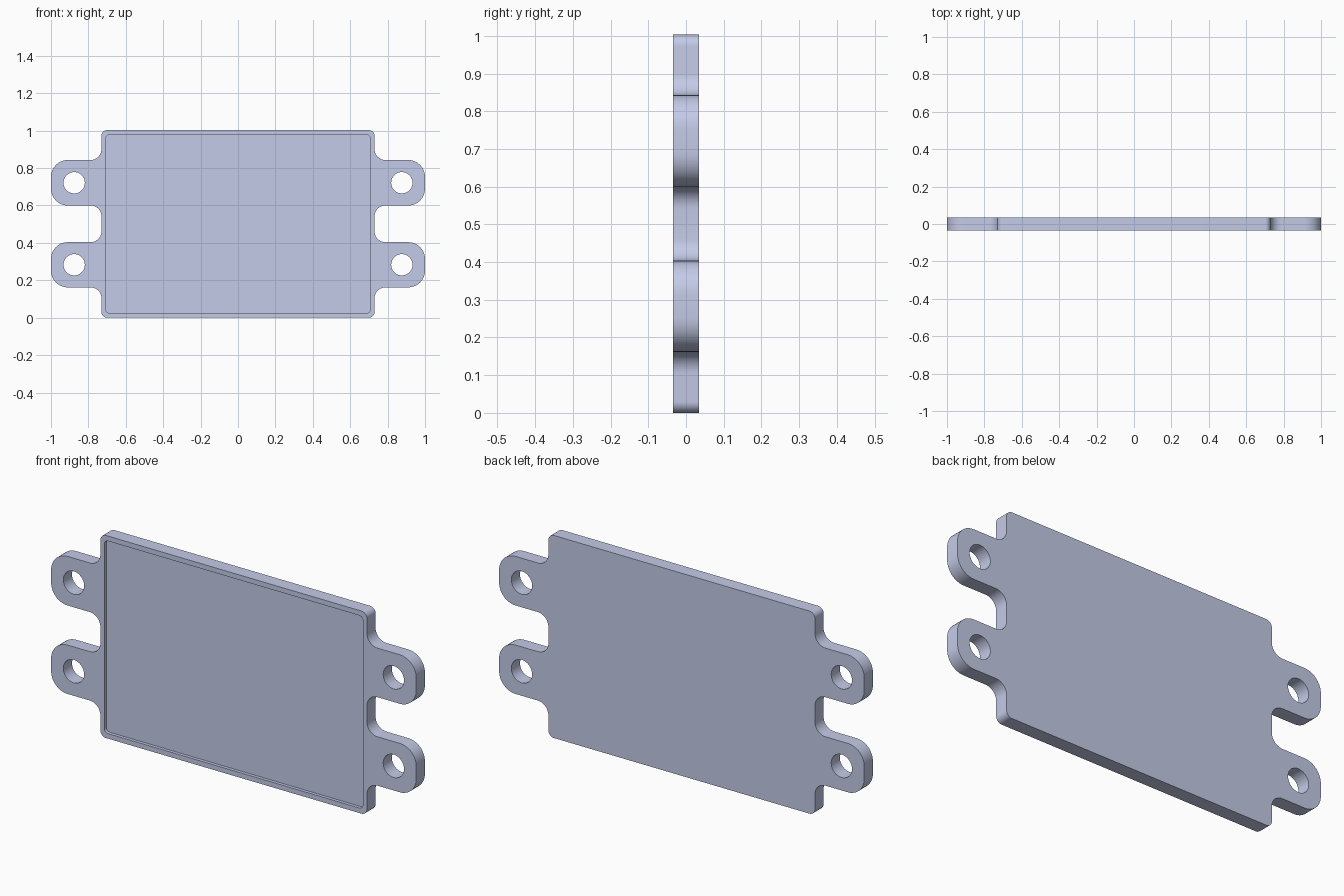
import bpy, bmesh, math
from mathutils import Vector

if "Cube" in bpy.data.objects:
    bpy.data.objects.remove(bpy.data.objects["Cube"])

HALF_T = 0.034      # half the plate thickness
TOP = 1.003
BODY_X = 0.73
RECESS_DEPTH = 0.016
TABS = [(0.162, 0.404), (0.60, 0.843)]

paint = bpy.data.materials.new("pale blue grey")
paint.use_nodes = True
color = (0.591, 0.638, 0.855, 1)
paint.diffuse_color = color
paint.node_tree.nodes["Principled BSDF"].inputs["Base Color"].default_value = color


def rounded(corners, steps=10):
    """Round each right-angled corner (x, z, radius) of a closed outline."""
    pts = []
    for i, (x, z, r) in enumerate(corners):
        p = Vector((x, z))
        a = (Vector(corners[i - 1][:2]) - p).normalized()
        b = (Vector(corners[(i + 1) % len(corners)][:2]) - p).normalized()
        c = p + (a + b) * r
        for k in range(steps + 1):
            t = math.pi / 2 * k / steps
            pts.append(c - b * r * math.cos(t) - a * r * math.sin(t))
    return pts


def prism(name, pts, y0, y1):
    """Extrude an outline in x and z from y0 to y1."""
    bm = bmesh.new()
    face = bm.faces.new([bm.verts.new((p[0], y0, p[1])) for p in pts])
    new = bmesh.ops.extrude_face_region(bm, geom=[face])["geom"]
    verts = [g for g in new if isinstance(g, bmesh.types.BMVert)]
    bmesh.ops.translate(bm, verts=verts, vec=(0, y1 - y0, 0))
    bmesh.ops.recalc_face_normals(bm, faces=bm.faces)
    mesh = bpy.data.meshes.new(name)
    bm.to_mesh(mesh)
    bm.free()
    mesh.materials.append(paint)
    obj = bpy.data.objects.new(name, mesh)
    bpy.context.collection.objects.link(obj)
    return obj


# Plate outline with two lugs on each side
right = [(BODY_X, 0, 0.03)]
for z0, z1 in TABS:
    right += [(BODY_X, z0, 0.058), (1, z0, 0.09), (1, z1, 0.09), (BODY_X, z1, 0.058)]
right.append((BODY_X, TOP, 0.03))
left = [(-x, z, r) for x, z, r in reversed(right)]
plate = prism("mounting_plate", rounded(right + left), -HALF_T, HALF_T)

# Shallow front recess that leaves a thin rim
rx, rz = 0.708, 0.025
corners = [(rx, rz, 0.02), (rx, TOP - rz, 0.02), (-rx, TOP - rz, 0.02), (-rx, rz, 0.02)]
cutters = [prism("recess_cutter", rounded(corners), -0.1, -HALF_T + RECESS_DEPTH)]

# Bolt holes through the lugs
for side in (-1, 1):
    for z0, z1 in TABS:
        angles = [math.tau * k / 40 for k in range(40)]
        circle = [(side * 0.876 + 0.057 * math.cos(a),
                   (z0 + z1) / 2 + 0.057 * math.sin(a)) for a in angles]
        cutters.append(prism("hole_cutter", circle, -0.1, 0.1))

bpy.ops.object.select_all(action="DESELECT")
bpy.context.view_layer.objects.active = plate
plate.select_set(True)
for cutter in cutters:
    cutter.hide_render = True
    mod = plate.modifiers.new("cut", "BOOLEAN")
    mod.operation = "DIFFERENCE"
    mod.solver = "EXACT"
    mod.object = cutter
    bpy.ops.object.modifier_apply(modifier=mod.name)
    bpy.data.objects.remove(cutter)

bpy.ops.object.shade_smooth_by_angle(angle=math.radians(30))
